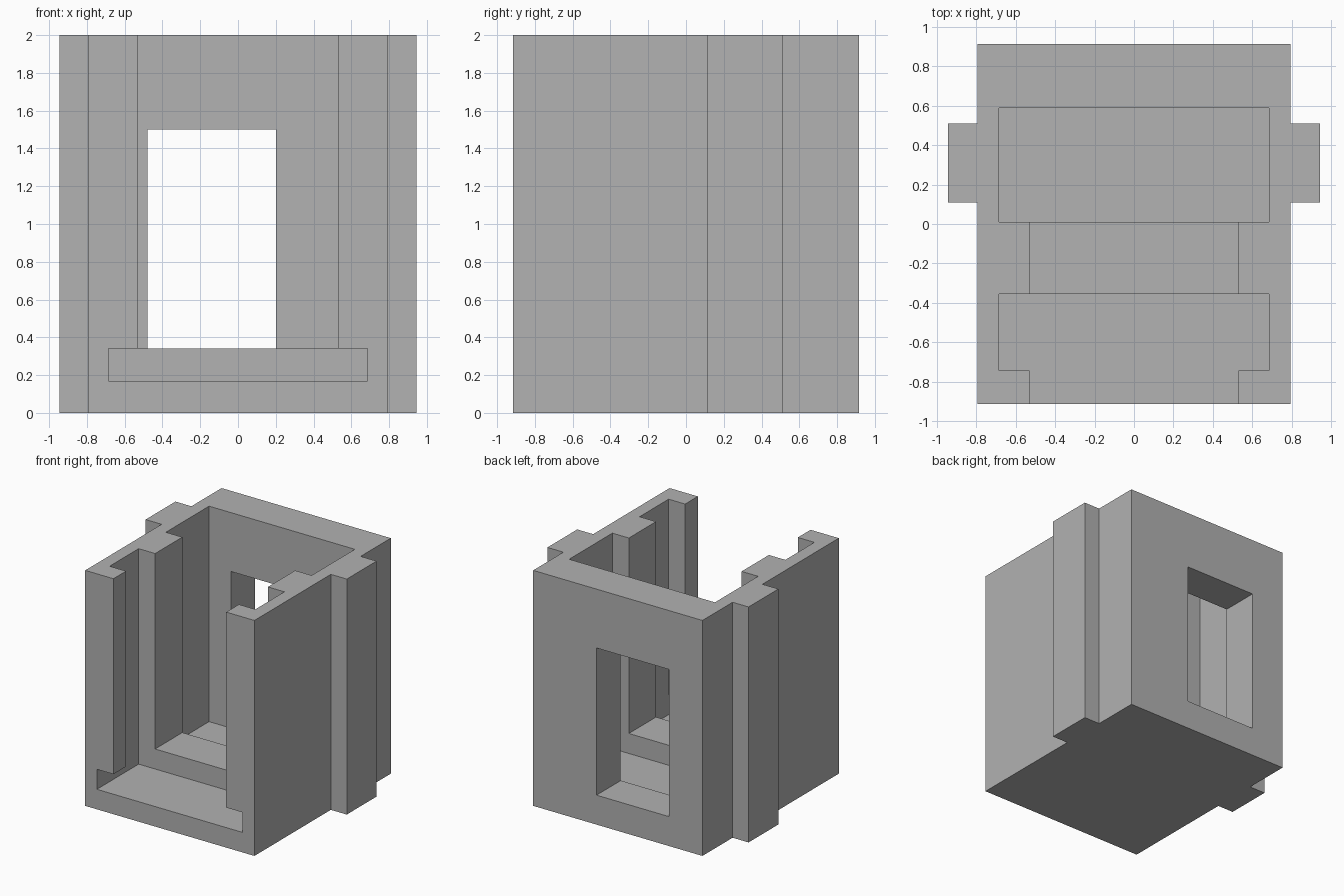
import bpy
import bmesh

old = bpy.data.objects.get("Cube")
if old:
    bpy.data.objects.remove(old, do_unlink=True)

# Single flat colour
grey = bpy.data.materials.new("plain_grey")
grey.use_nodes = True
colour = (0.445, 0.445, 0.445, 1)
grey.diffuse_color = colour
for node in grey.node_tree.nodes:
    if node.type == 'BSDF_PRINCIPLED':
        node.inputs["Base Color"].default_value = colour


def prism(name, outline, bottom, top):
    """Extrude a plan outline between two heights."""
    bm = bmesh.new()
    base = bm.faces.new([bm.verts.new((x, y, bottom)) for x, y in outline])
    up = bmesh.ops.extrude_face_region(bm, geom=[base])["geom"]
    for v in up:
        if isinstance(v, bmesh.types.BMVert):
            v.co.z = top
    bmesh.ops.recalc_face_normals(bm, faces=bm.faces)
    mesh = bpy.data.meshes.new(name)
    bm.to_mesh(mesh)
    bm.free()
    mesh.materials.append(grey)
    obj = bpy.data.objects.new(name, mesh)
    bpy.context.collection.objects.link(obj)
    return obj


def carve(body, name, xs, ys, zs):
    """Cut a box out of the body and discard the cutter."""
    (x0, x1), (y0, y1) = xs, ys
    cutter = prism(name, [(x0, y0), (x1, y0), (x1, y1), (x0, y1)], *zs)
    cutter.hide_render = True
    mod = body.modifiers.new(name, 'BOOLEAN')
    mod.operation = 'DIFFERENCE'
    mod.solver = 'EXACT'
    mod.object = cutter
    bpy.context.view_layer.objects.active = body
    bpy.ops.object.modifier_apply(modifier=mod.name)
    bpy.data.objects.remove(cutter, do_unlink=True)


# Outer block with a full-height rib on each side
half = [(0.795, -0.915), (0.795, 0.11), (0.945, 0.11),
        (0.945, 0.51), (0.795, 0.51), (0.795, 0.915)]
outline = half + [(-x, y) for x, y in reversed(half)]
housing = prism("housing", outline, 0, 2)

wide, narrow = (-0.685, 0.685), (-0.53, 0.53)
floor, step, above = 0.17, 0.34, 2.2

# Wide pockets, narrow channel, low front slot and rear window
carve(housing, "front_pocket", wide, (-0.745, -0.355), (floor, above))
carve(housing, "back_pocket", wide, (0.01, 0.59), (floor, above))
carve(housing, "channel", narrow, (-1.1, 0.3), (step, above))
carve(housing, "front_slot", wide, (-1.1, -0.5), (floor, step))
carve(housing, "rear_window", (-0.48, 0.2), (0.4, 1.1), (0.25, 1.5))
